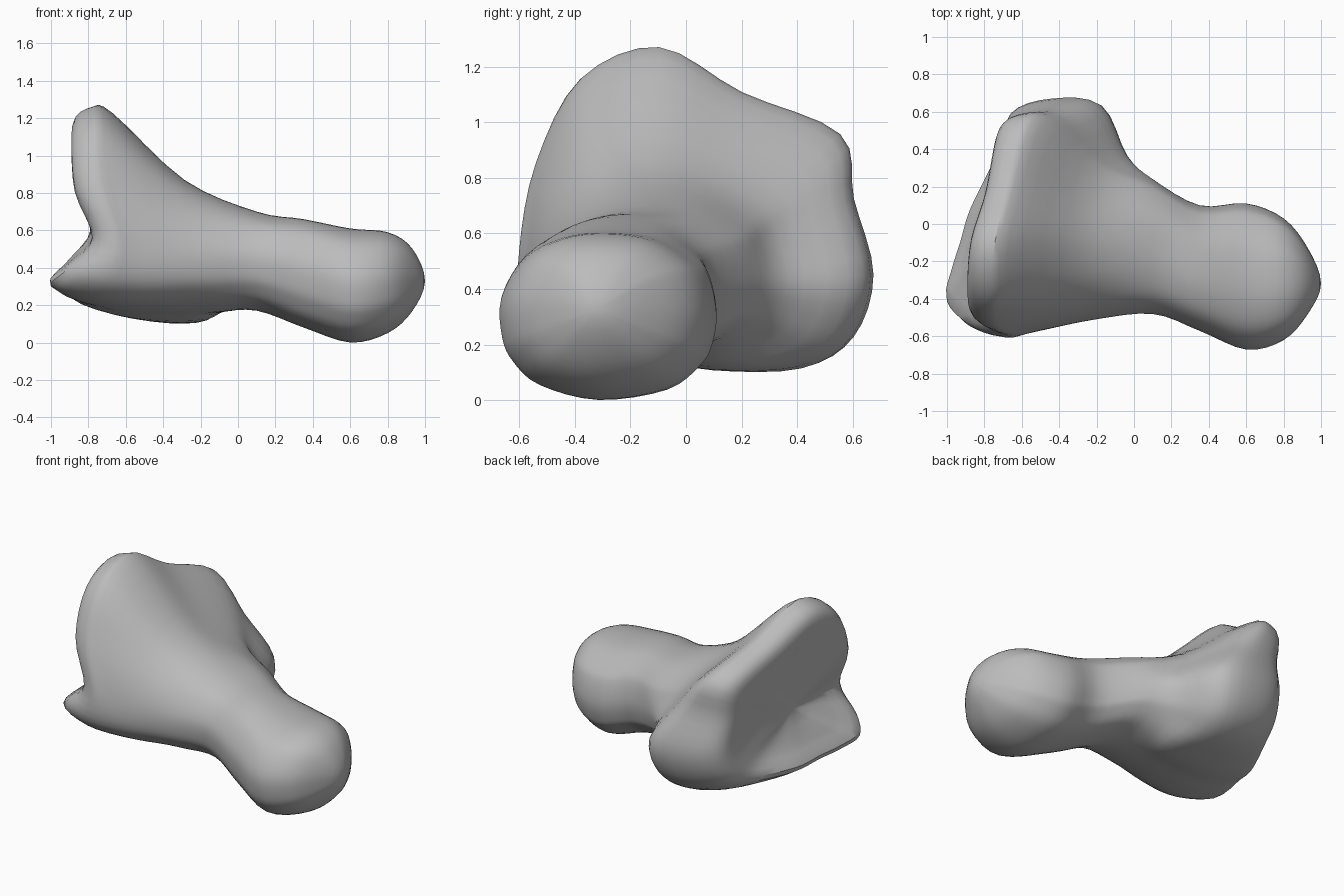
import bpy
import bmesh
from math import atan2, cos, sin, copysign
from mathutils import Vector

cube = bpy.data.objects.get("Cube")
if cube:
    bpy.data.objects.remove(cube)

STEPS = 4  # subdivisions between control points, both ways

# Outline of the broad end: y, z, x of its outer face, x where it meets the shaft
RIM = [
    (.67, .45, -.66, -.18), (.60, .72, -.69, -.35), (.55, .95, -.73, -.50),
    (.20, 1.10, -.79, -.60), (-.10, 1.26, -.87, -.67), (-.38, 1.15, -.89, -.67),
    (-.54, .85, -.87, -.64), (-.60, .54, -.77, -.54), (-.59, .34, -.90, -.52),
    (-.47, .23, -1.0, -.48), (-.30, .18, -.97, -.42), (-.12, .15, -.92, -.34),
    (.10, .11, -.86, -.22), (.42, .12, -.73, -.24), (.60, .23, -.68, -.20),
]
FACE = Vector((-.79, 0, .6))  # hollow centre of the broad end

# Shaft and rounded knob: x, centre y, centre z, half width, half height
SHAFT = [
    (.10, -.12, .435, .36, .265), (.35, -.235, .37, .335, .29),
    (.60, -.28, .305, .39, .305), (.80, -.295, .32, .325, .27),
    (.93, -.305, .335, .175, .17),
]
TIP = Vector((1, -.32, .33))


def power(v, e=.89):
    return copysign(abs(v) ** e, v)


def oval(x, cy, cz, ry, rz):
    angles = [atan2(z - .45, y + .1) for y, z, _, _ in RIM]
    return [Vector((x, cy + ry * power(cos(a)), cz + rz * power(sin(a)))) for a in angles]


def rim_ring(scale, low_scale, mix):
    ring = []
    for y, z, back, front in RIM:
        rise = z - FACE.z
        ring.append(Vector((back + (front - back) * mix,
                            FACE.y + (y - FACE.y) * scale,
                            FACE.z + rise * (scale if rise > 0 else low_scale))))
    return ring


def spline(a, b, c, d, t):
    return .5 * (2 * b + (c - a) * t + (2 * a - 5 * b + 4 * c - d) * t * t
                 + (3 * b - a - 3 * c + d) * t ** 3)


def past_pole(ring, pole):
    return [Vector((p.x, 2 * pole.y - p.y, 2 * pole.z - p.z)) for p in ring]


def refine_ring(ring):
    n = len(ring)
    return [spline(ring[i - 1], ring[i], ring[(i + 1) % n], ring[(i + 2) % n], s / STEPS)
            for i in range(n) for s in range(STEPS)]


# Control rings from the hollow face, over the rim, along the shaft to the knob
n = len(RIM)
back = rim_ring(.88, .76, 0)
inner = [FACE.lerp(p, .6) for p in back]
front = rim_ring(.95, 1, 1)
neck = oval(*SHAFT[0])
flare = [Vector(((f.x + k.x) / 2, f.y + (k.y - f.y) * .68, f.z + (k.z - f.z) * .68))
         for f, k in zip(front, neck)]
rings = [[FACE] * n, inner, back, rim_ring(1, .96, .45), front, flare]
rings += [oval(*s) for s in SHAFT] + [[TIP] * n]
rings = [past_pole(inner, FACE)] + rings + [past_pole(rings[-2], TIP)]
rings = [refine_ring(r) for r in rings]

# Smooth surface through the control rings
bm = bmesh.new()
rows = []
for i in range(1, len(rings) - 2):
    for s in range(STEPS):
        rows.append([bm.verts.new(spline(*p, s / STEPS)) for p in zip(*rings[i - 1:i + 3])])
rows.append([bm.verts.new(TIP) for _ in rings[0]])
for low, high in zip(rows, rows[1:]):
    for j in range(len(low)):
        bm.faces.new((low[j - 1], low[j], high[j], high[j - 1]))
bmesh.ops.remove_doubles(bm, verts=bm.verts, dist=.0005)
bmesh.ops.recalc_face_normals(bm, faces=bm.faces)

mesh = bpy.data.meshes.new("bone_body")
bm.to_mesh(mesh)
bm.free()
body = bpy.data.objects.new("bone_body", mesh)
bpy.context.collection.objects.link(body)

# Plain grey material
grey = bpy.data.materials.new("stone_grey")
grey.use_nodes = True
color = (.5, .5, .5, 1)
grey.diffuse_color = color
grey.node_tree.nodes["Principled BSDF"].inputs["Base Color"].default_value = color
mesh.materials.append(grey)

bpy.context.view_layer.objects.active = body
body.select_set(True)
bpy.ops.object.shade_smooth_by_angle()
